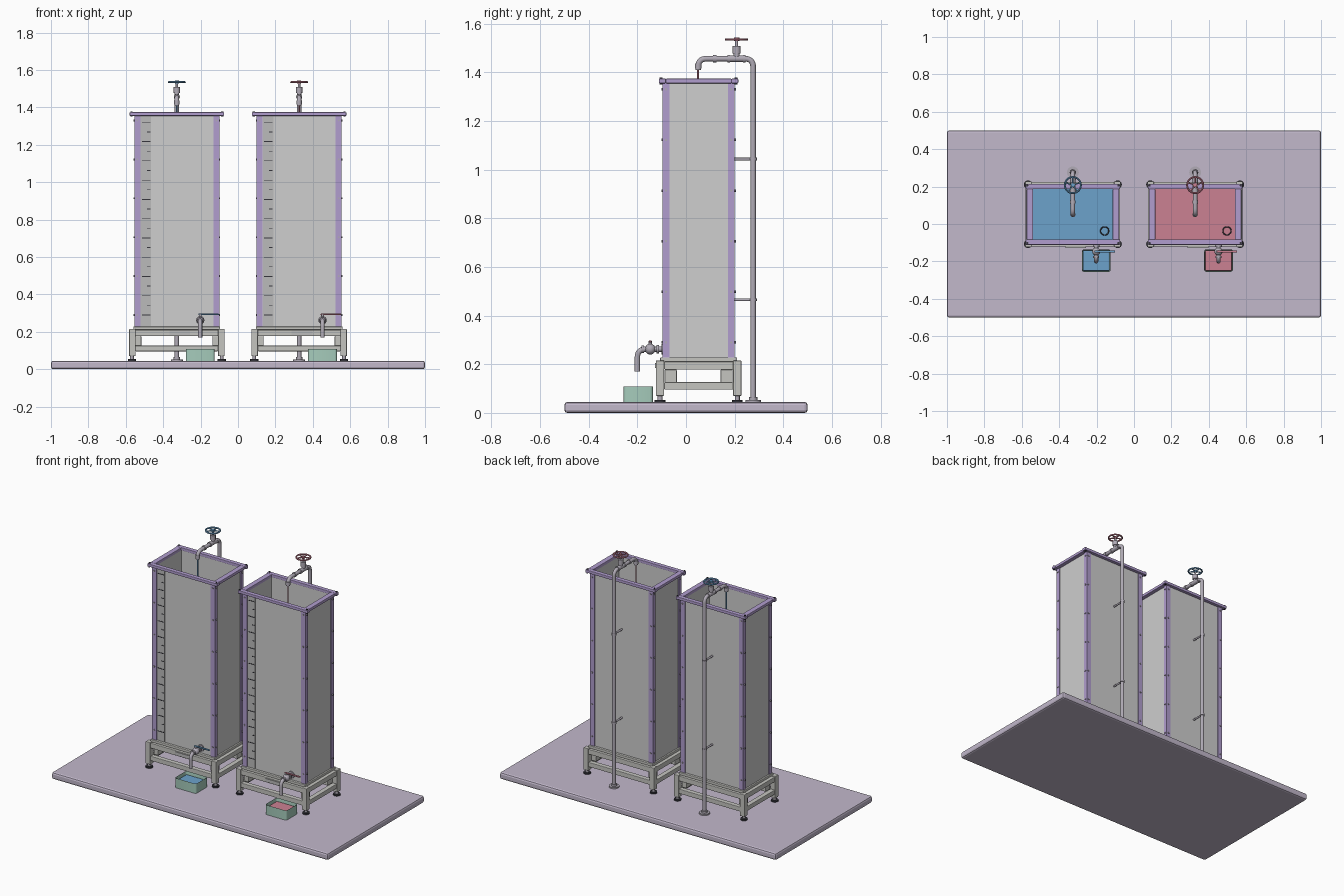
import bpy, bmesh, math
from mathutils import Vector, Matrix

if "Cube" in bpy.data.objects:
    bpy.data.objects.remove(bpy.data.objects["Cube"])


def material(name, rgb):
    m = bpy.data.materials.new(name)
    m.diffuse_color = (*rgb, 1)
    m.use_nodes = True
    m.node_tree.nodes["Principled BSDF"].inputs["Base Color"].default_value = m.diffuse_color
    return m


BASE = material("pale lavender", (0.54, 0.48, 0.60))
PURPLE = material("purple trim", (0.44, 0.34, 0.62))
PANEL = material("light grey panel", (0.62, 0.62, 0.62))
STRIP = material("scale grey", (0.50, 0.50, 0.50))
FRAME = material("warm grey frame", (0.56, 0.56, 0.53))
PIPE = material("pipe grey", (0.44, 0.41, 0.47))
BLUE = material("blue", (0.15, 0.36, 0.60))
RED = material("red", (0.60, 0.22, 0.29))
GREEN = material("pale green", (0.38, 0.60, 0.50))
DARK = material("dark rubber", (0.035, 0.035, 0.045))


def finish(name, bm, mat, smooth=False, bevel=0, segments=2):
    me = bpy.data.meshes.new(name)
    bmesh.ops.recalc_face_normals(bm, faces=bm.faces)
    bm.to_mesh(me)
    bm.free()
    me.materials.append(mat)
    ob = bpy.data.objects.new(name, me)
    bpy.context.collection.objects.link(ob)
    if smooth:
        bpy.ops.object.select_all(action='DESELECT')
        ob.select_set(True)
        bpy.context.view_layer.objects.active = ob
        bpy.ops.object.shade_smooth_by_angle(angle=math.radians(40))
    if bevel:
        mod = ob.modifiers.new("rounded edges", 'BEVEL')
        mod.width, mod.segments = bevel, segments
    return ob


def add_box(bm, x0, x1, y0, y1, z0, z1):
    c = Vector((x0 + x1, y0 + y1, z0 + z1)) / 2
    mat = Matrix.Translation(c) @ Matrix.Diagonal((x1 - x0, y1 - y0, z1 - z0, 1))
    bmesh.ops.create_cube(bm, size=1, matrix=mat)


def boxes(name, mat, dims, bevel=0):
    bm = bmesh.new()
    for d in dims:
        add_box(bm, *d)
    return finish(name, bm, mat, bevel=bevel)


def rods(name, mat, items, sides=16):
    """Each item is (start, end, radius)."""
    bm = bmesh.new()
    for a, b, r in items:
        a, b = Vector(a), Vector(b)
        d = b - a
        rot = d.to_track_quat('Z', 'Y').to_matrix().to_4x4()
        bmesh.ops.create_cone(bm, cap_ends=True, segments=sides, radius1=r, radius2=r,
                              depth=d.length, matrix=Matrix.Translation((a + b) / 2) @ rot)
    return finish(name, bm, mat, smooth=True)


def ring(bm, center, major, minor, n=32, m=8):
    grid = []
    for i in range(n):
        a = math.tau * i / n
        row = []
        for j in range(m):
            b = math.tau * j / m
            r = major + minor * math.cos(b)
            row.append(bm.verts.new(Vector(center) + Vector(
                (r * math.cos(a), r * math.sin(a), minor * math.sin(b)))))
        grid.append(row)
    for i in range(n):
        for j in range(m):
            k, l = (i + 1) % n, (j + 1) % m
            bm.faces.new((grid[i][j], grid[k][j], grid[k][l], grid[i][l]))


def bent_pipe(name, mat, points, radius, bend):
    """Round pipe along a polyline with rounded corners."""
    pts = [Vector(p) for p in points]
    path = [pts[0]]
    for a, p, b in zip(pts, pts[1:], pts[2:]):
        s, e = p + (a - p).normalized() * bend, p + (b - p).normalized() * bend
        for i in range(9):
            t = i / 8
            path.append(s * (1 - t) ** 2 + p * 2 * t * (1 - t) + e * t * t)
    path.append(pts[-1])
    bm = bmesh.new()
    rows = []
    side = Vector((1, 0, 0))            # every bend lies in the yz plane
    for i, p in enumerate(path):
        d = (path[min(i + 1, len(path) - 1)] - path[max(i - 1, 0)]).normalized()
        up = d.cross(side)
        rows.append([bm.verts.new(p + radius * (side * math.cos(a) + up * math.sin(a)))
                     for a in (math.tau * k / 16 for k in range(16))])
    for r, q in zip(rows, rows[1:]):
        for k in range(16):
            bm.faces.new((r[k], r[k - 1], q[k - 1], q[k]))
    bm.faces.new(rows[0])
    bm.faces.new(rows[-1])
    return finish(name, bm, mat, smooth=True)


# Base board
board = boxes("base_board", BASE, [(-1, 1, -0.5, 0.5, 0, 0.045)], bevel=0.012)

CY = 0.052                              # tank centre in y
CORNERS = [(sx, sy) for sx in (-1, 1) for sy in (-1, 1)]


def station(cx, tint, label):
    def n(part):
        return label + "_" + part

    def span(c, a, b):                  # ordered pair around a centre
        return (c + min(a, b), c + max(a, b))

    # Support frame: legs, upper and lower rails, corner blocks
    fx, fy, w = 0.255, 0.176, 0.034
    parts = []
    for sx, sy in CORNERS:
        parts.append((*span(cx, sx * fx, sx * (fx - w)), *span(CY, sy * fy, sy * (fy - w)), 0.07, 0.215))
        parts.append((*span(cx, sx * 0.222, sx * 0.19), *span(CY, sy * 0.14, sy * 0.09), 0.125, 0.178))
    for z0, z1 in ((0.178, 0.211), (0.096, 0.126)):
        for s in (-1, 1):
            parts.append((cx - fx + w, cx + fx - w, *span(CY, s * (fy - 0.003), s * (fy - w)), z0, z1))
            parts.append((*span(cx, s * (fx - 0.003), s * (fx - w)), CY - fy + w, CY + fy - w, z0, z1))
    boxes(n("support_frame"), FRAME, parts, bevel=0.003)
    boxes(n("name_plate"), STRIP, [(cx - 0.04, cx + 0.07, CY - fy - 0.003, CY - fy + 0.003, 0.184, 0.206)])

    # Levelling feet
    feet, stems = [], []
    for sx, sy in CORNERS:
        x, y = cx + sx * 0.240, CY + sy * 0.159
        feet.append(((x, y, 0.045), (x, y, 0.054), 0.022))
        stems.append(((x, y, 0.054), (x, y, 0.072), 0.010))
    rods(n("feet"), DARK, feet)
    rods(n("foot_stems"), PIPE, stems)

    # Tank floor and four walls
    tx, ty, t = 0.222, 0.143, 0.007
    boxes(n("tank_floor"), FRAME, [(cx - 0.232, cx + 0.232, CY - 0.158, CY + 0.158, 0.211, 0.228)], bevel=0.003)
    walls = []
    for s in (-1, 1):
        walls.append((cx - tx, cx + tx, *span(CY, s * ty, s * (ty - t)), 0.228, 1.36))
        walls.append((*span(cx, s * tx, s * (tx - t)), CY - ty + t, CY + ty - t, 0.228, 1.36))
    boxes(n("tank_walls"), PANEL, walls)

    # Corner angles with bolts
    angles, bolts = [], []
    for sx, sy in CORNERS:
        ox, oy = sx * 0.227, sy * 0.148
        angles.append((*span(cx, ox, ox - sx * 0.032), *span(CY, oy, oy - sy * 0.005), 0.228, 1.36))
        angles.append((*span(cx, ox, ox - sx * 0.005), *span(CY, oy - sy * 0.005, oy - sy * 0.028), 0.228, 1.36))
        for i in range(6):
            z = 0.29 + i * 0.208
            x, y = cx + ox - sx * 0.015, CY + oy - sy * 0.014
            bolts.append(((x, CY + oy, z), (x, CY + oy + sy * 0.005, z), 0.005))
            bolts.append(((cx + ox, y, z), (cx + ox + sx * 0.005, y, z), 0.005))
    boxes(n("corner_angles"), PURPLE, angles)
    rods(n("corner_bolts"), PIPE, bolts, sides=8)

    # Top rim
    rim = []
    for s in (-1, 1):
        rim.append((cx - 0.252, cx + 0.252, *span(CY, s * 0.163, s * 0.135), 1.355, 1.374))
        rim.append((*span(cx, s * 0.247, s * 0.213), CY - 0.135, CY + 0.135, 1.355, 1.374))
    boxes(n("top_rim"), PURPLE, rim, bevel=0.003)
    rods(n("rim_bolts"), DARK, [((cx + sx * 0.243, CY + sy * 0.154, 1.35),
                                 (cx + sx * 0.243, CY + sy * 0.154, 1.378), 0.006) for sx, sy in CORNERS], 8)

    # Level scale on the front wall
    fy0 = CY - ty
    boxes(n("scale_strip"), STRIP, [(cx - 0.194, cx - 0.138, fy0 - 0.002, fy0, 0.23, 1.35)])
    ticks = []
    for i in range(21):
        z = 0.29 + i * 0.0515
        ln = 0.045 if i % 2 == 0 else 0.018
        ticks.append((cx - 0.142 - ln, cx - 0.142, fy0 - 0.004, fy0 - 0.001, z - 0.002, z + 0.002))
    boxes(n("scale_ticks"), DARK, ticks)

    # Water in the tank, drain ring and falling stream
    boxes(n("tank_water"), tint, [(cx - tx + t, cx + tx - t, CY - ty + t, CY + ty - t, 0.228, 0.30)])
    bm = bmesh.new()
    ring(bm, (cx + 0.17, -0.037, 0.301), 0.022, 0.003, 24, 6)
    finish(n("drain_ring"), bm, DARK, smooth=True)
    rods(n("water_stream"), tint, [((cx, 0.05, 0.30), (cx, 0.05, 1.42), 0.004)], 8)

    # Supply pipe with spout, fittings and wall brackets
    bent_pipe(n("supply_pipe"), PIPE, [(cx, 0.276, 0.045), (cx, 0.276, 1.456), (cx, 0.05, 1.456),
                                       (cx, 0.05, 1.41)], 0.0115, 0.035)
    rods(n("pipe_fittings"), PIPE, [
        ((cx, 0.276, 0.045), (cx, 0.276, 0.053), 0.032),
        ((cx, 0.276, 0.053), (cx, 0.276, 0.065), 0.017),
        ((cx, 0.235, 1.456), (cx, 0.245, 1.456), 0.016),
        ((cx, 0.18, 1.456), (cx, 0.235, 1.456), 0.014),
        ((cx, 0.17, 1.456), (cx, 0.18, 1.456), 0.016),
        ((cx, 0.11, 1.456), (cx, 0.125, 1.456), 0.015),
        ((cx, 0.05, 1.415), (cx, 0.05, 1.437), 0.014),
        ((cx, 0.208, 1.456), (cx, 0.208, 1.485), 0.012),
        ((cx, 0.208, 1.478), (cx, 0.208, 1.508), 0.017),
        ((cx, 0.208, 1.508), (cx, 0.208, 1.542), 0.006)])
    rods(n("pipe_brackets"), PIPE, [q for z in (1.043, 0.465) for q in (
        ((cx, 0.192, z), (cx, 0.276, z), 0.006),
        ((cx, 0.276, z - 0.006), (cx, 0.276, z + 0.006), 0.015))])

    # Handwheel
    hub = Vector((cx, 0.208, 1.535))
    bm = bmesh.new()
    ring(bm, hub, 0.043, 0.005)
    finish(n("handwheel_rim"), bm, tint, smooth=True)
    spokes = [(hub, hub + 0.043 * Vector((math.cos(a), math.sin(a), 0)), 0.004)
              for a in (math.tau * (k + 0.25) / 5 for k in range(5))]
    rods(n("handwheel_spokes"), tint, spokes + [(hub - Vector((0, 0, 0.006)), hub + Vector((0, 0, 0.008)), 0.011)], 10)

    # Outlet tap with lever
    ox = cx + 0.125
    bent_pipe(n("outlet_pipe"), PIPE, [(ox, -0.09, 0.262), (ox, -0.20, 0.262), (ox, -0.20, 0.17)], 0.011, 0.035)
    rods(n("outlet_fittings"), PIPE, [
        ((ox, -0.092, 0.262), (ox, -0.10, 0.262), 0.022),
        ((ox, -0.112, 0.262), (ox, -0.122, 0.262), 0.018),
        ((ox, -0.172, 0.262), (ox, -0.182, 0.262), 0.016),
        ((ox, -0.147, 0.262), (ox, -0.147, 0.296), 0.007)])
    bm = bmesh.new()
    bmesh.ops.create_uvsphere(bm, u_segments=16, v_segments=10, radius=0.022,
                              matrix=Matrix.Translation((ox, -0.147, 0.262)))
    finish(n("outlet_valve_ball"), bm, PIPE, smooth=True)
    boxes(n("outlet_lever"), tint, [(ox - 0.01, ox + 0.10, -0.153, -0.141, 0.290, 0.297)], bevel=0.002)

    # Catch box, open on top, with water
    x0, x1, y0, y1, e = ox - 0.077, ox + 0.077, -0.256, -0.136, 0.005
    bm = bmesh.new()
    add_box(bm, x0, x1, y0, y1, 0.045, 0.108)
    upright = [ed for ed in bm.edges if abs(ed.verts[0].co.z - ed.verts[1].co.z) > 0.01]
    bmesh.ops.bevel(bm, geom=upright, offset=0.012, segments=3, affect='EDGES', profile=0.5)
    top = [f for f in bm.faces if f.normal.z > 0.9]
    bmesh.ops.inset_region(bm, faces=top, thickness=e)
    bmesh.ops.translate(bm, verts=top[0].verts, vec=(0, 0, -0.055))
    finish(n("catch_box"), bm, GREEN, smooth=True)
    boxes(n("catch_box_water"), tint, [(x0 + e, x1 - e, y0 + e, y1 - e, 0.054, 0.09)], bevel=0.006)


station(-0.327, BLUE, "left")
station(0.327, RED, "right")
